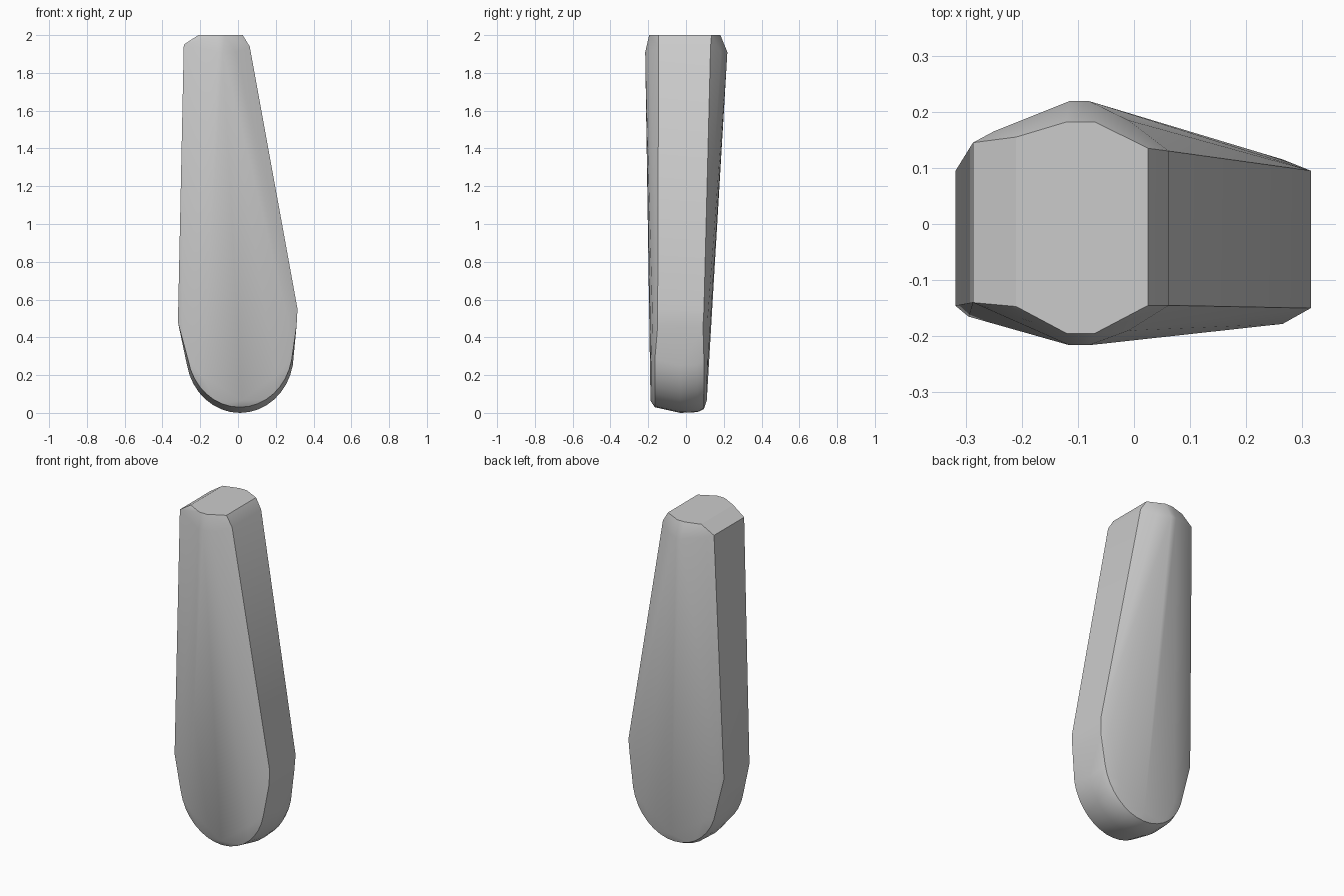
import bpy, bmesh, math

cube = bpy.data.objects.get("Cube")
if cube:
    bpy.data.objects.remove(cube, do_unlink=True)

grey = bpy.data.materials.new("plain_grey")
grey.use_nodes = True
grey.diffuse_color = (0.6, 0.6, 0.6, 1)
grey.node_tree.nodes["Principled BSDF"].inputs["Base Color"].default_value = (0.6, 0.6, 0.6, 1)

points = []

# Side wall: x, z, front y, back y
for x, z, front, back in [
    (-0.287, 1.95, -0.14, 0.145), (0.062, 1.94, -0.145, 0.13),
    (-0.318, 0.48, -0.146, 0.095), (0.315, 0.55, -0.15, 0.095),
]:
    points += [(x, front, z), (x, back, z)]

# Rounded foot: an arc swept front to back
for i in range(17):
    a = math.pi * (0.06 + 0.88 * i / 16)
    x, drop = 0.01 - 0.285 * math.cos(a), math.sin(a)
    z = 0.31 - 0.31 * drop
    points += [(x, -0.03, z), (x, 0.06, z + 0.004),
               (x * 0.98, -0.165, z + 0.03), (x * 0.98, 0.095, z + 0.02)]
points += [(0.31, -0.15, 0.46), (0.31, 0.09, 0.46)]

# Flat crown
points += [(x, y, 2.0) for x, y in [
    (-0.21, -0.147), (-0.12, -0.195), (-0.07, -0.195), (0.025, -0.145),
    (0.025, 0.135), (-0.07, 0.182), (-0.12, 0.182), (-0.21, 0.155)]]

# Bulging front and back: ridge top, shoulders and lower face
for x in (-0.115, -0.08):
    points += [(x, -0.216, 1.91), (x, 0.219, 1.91)]
points += [(-0.25, 0.165, 1.93), (-0.01, 0.185, 1.91), (-0.01, -0.19, 1.91)]
for x, z, front, back in [
    (0.265, 0.5, -0.178, 0.115), (-0.295, 0.48, -0.165, 0.112),
    (0.2, 0.2, -0.185, 0.112), (-0.19, 0.2, -0.19, 0.114),
    (0.02, 0.065, -0.188, 0.11),
]:
    points += [(x, front, z), (x, back, z)]

# Wrap the sections in one faceted skin
bm = bmesh.new()
for p in points:
    bm.verts.new(p)
hull = bmesh.ops.convex_hull(bm, input=bm.verts)
unused = {v for v in hull["geom_interior"] + hull["geom_unused"]
          if isinstance(v, bmesh.types.BMVert)}
bmesh.ops.delete(bm, geom=list(unused), context='VERTS')
bmesh.ops.dissolve_limit(bm, angle_limit=math.radians(1), verts=bm.verts, edges=bm.edges)
bmesh.ops.recalc_face_normals(bm, faces=bm.faces)
mesh = bpy.data.meshes.new("tapered_body")
bm.to_mesh(mesh)
bm.free()
mesh.materials.append(grey)

body = bpy.data.objects.new("tapered_body", mesh)
bpy.context.collection.objects.link(body)
bpy.context.view_layer.objects.active = body
body.select_set(True)
bpy.ops.object.shade_smooth_by_angle(angle=math.radians(30))
